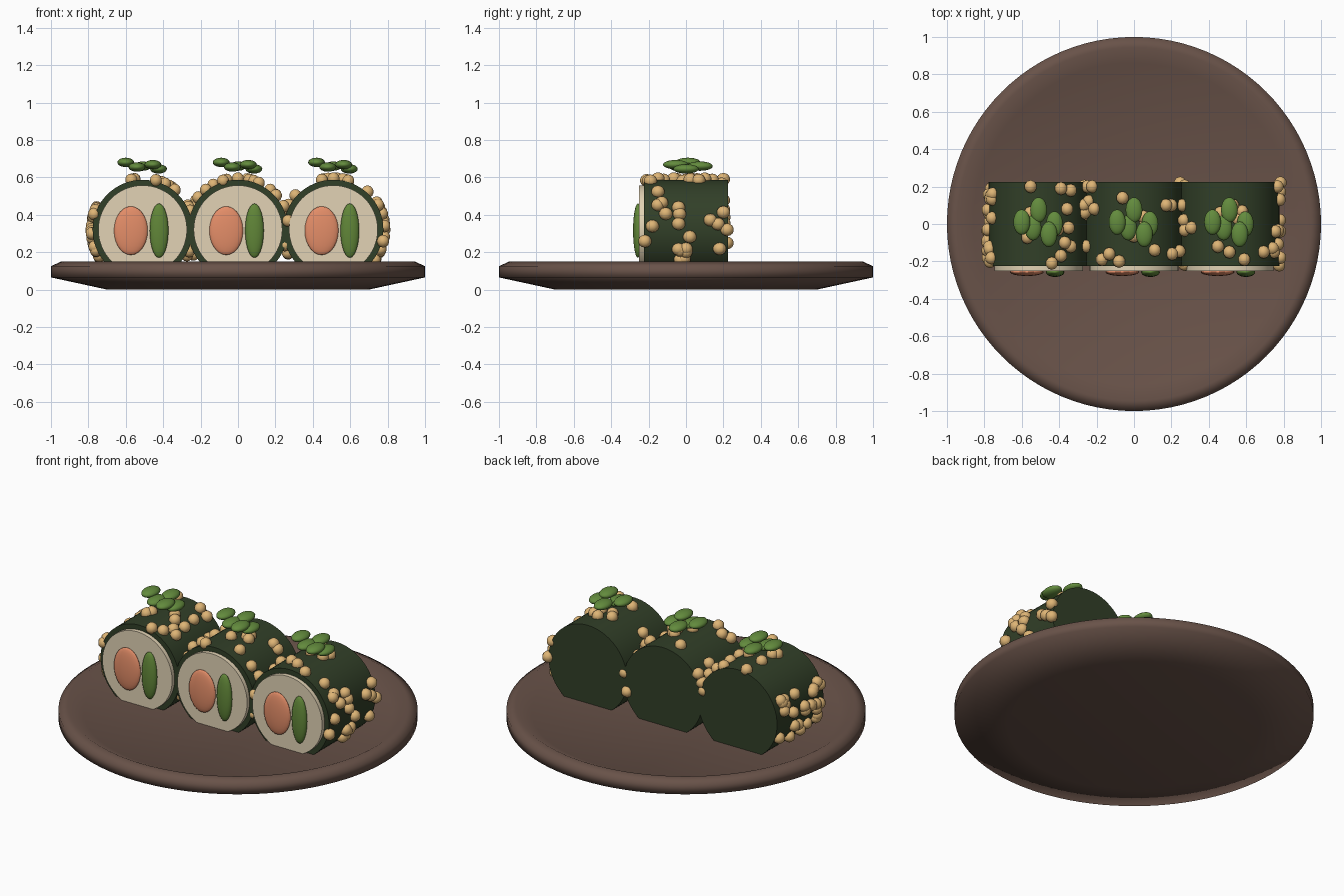
import bpy, bmesh, random
from math import sin, cos, pi, radians
from mathutils import Matrix, Vector

random.seed(4)
if "Cube" in bpy.data.objects:
    bpy.data.objects.remove(bpy.data.objects["Cube"], do_unlink=True)


def material(name, rgb):
    m = bpy.data.materials.new(name)
    m.use_nodes = True
    colour = (*rgb, 1)
    m.diffuse_color = colour
    bsdf = m.node_tree.nodes["Principled BSDF"]
    bsdf.inputs["Base Color"].default_value = colour
    bsdf.inputs["Roughness"].default_value = 0.8
    return m


WOOD = material("dark wood", (0.14, 0.085, 0.066))
SEAWEED = material("seaweed green", (0.031, 0.05, 0.021))
RICE = material("rice cream", (0.76, 0.65, 0.46))
SALMON = material("salmon orange", (0.78, 0.27, 0.14))
AVOCADO = material("avocado green", (0.12, 0.24, 0.04))
LEAF = material("leaf green", (0.125, 0.26, 0.047))
SEED = material("seed tan", (0.73, 0.46, 0.18))


def finish(name, bm, mat, angle=50):
    mesh = bpy.data.meshes.new(name)
    bmesh.ops.recalc_face_normals(bm, faces=bm.faces)
    bm.to_mesh(mesh)
    bm.free()
    mesh.materials.append(mat)
    ob = bpy.data.objects.new(name, mesh)
    bpy.context.collection.objects.link(ob)
    bpy.ops.object.select_all(action="DESELECT")
    ob.select_set(True)
    bpy.context.view_layer.objects.active = ob
    bpy.ops.object.shade_smooth_by_angle(angle=radians(angle))


def ellipsoid(bm, centre, radii, segments=24, rings=14):
    matrix = Matrix.Translation(centre) @ Matrix.Diagonal((*radii, 1))
    bmesh.ops.create_uvsphere(bm, u_segments=segments, v_segments=rings,
                              radius=1, matrix=matrix)


def disc(name, centre, radius, depth, mat):
    """Cylinder lying along the y axis."""
    bm = bmesh.new()
    bmesh.ops.create_cone(bm, cap_ends=True, segments=64, radius1=radius,
                          radius2=radius, depth=depth,
                          matrix=Matrix.Translation(centre) @ Matrix.Rotation(pi / 2, 4, "X"))
    finish(name, bm, mat)


def scatter(count, low, high, reach=0.22):
    """Random seed spots between two angles around the roll."""
    return [(random.uniform(low, high), random.uniform(-reach, reach)) for _ in range(count)]


# Plate: stacked rings with a tapered underside, raised lip and recessed floor
bm = bmesh.new()
rings = []
for r, z in [(0.7, 0), (1, 0.065), (1, 0.125), (0.945, 0.15), (0.86, 0.108)]:
    rings.append([bm.verts.new((r * cos(2 * pi * i / 96), r * sin(2 * pi * i / 96), z))
                  for i in range(96)])
for low, high in zip(rings, rings[1:]):
    for i in range(96):
        j = (i + 1) % 96
        bm.faces.new((low[i], low[j], high[j], high[i]))
bm.faces.new(rings[0])
bm.faces.new(rings[-1])
finish("plate", bm, WOOD, 85)

# Seeds as (degrees from the top, y) on each roll
SEEDS = {
    "right": [(-9, .2), (26, .19), (39, .18), (34, .08), (36, -.02), (31, -.1), (15, -.21),
              (26, -.17), (39, -.12), (62, .1), (64, .06), (22, -.03)],
    "middle": [(-55, .2), (-63, .12), (-51, .08), (-13, .14), (-29, -.16), (-39, -.19),
               (-17, -.2), (24, -.14), (48, -.16), (39, .1), (47, .1), (13, 0)],
    "left": [(-68, .1), (-63, .02), (-48, -.02), (4, .1), (-13, -.12), (0, -.15), (17, -.19),
             (42, -.15), (58, -.13), (103, -.22), (61, -.15), (86, -.18), (64, -.04), (98, .02),
             (112, 0), (79, .13), (70, .2), (90, .22), (112, .18), (114, -.03), (126, -.03)],
}
# Extra seeds on the outer flanks and in the valleys between rolls
SEEDS["right"] += scatter(26, -125, -60) + scatter(8, 65, 120)
SEEDS["middle"] += scatter(8, -120, -60) + scatter(8, 60, 120)
SEEDS["left"] += scatter(8, -120, -60) + scatter(7, 70, 125)
LEAVES = [(-.09, .01, .68), (0, .075, .66), (.085, 0, .645), (.055, -.055, .668),
          (-.03, -.02, .655)]
AXIS_Z = 0.32

for side, x in (("right", -0.51), ("middle", 0), ("left", 0.51)):
    # Wrapper, rice face and fillings
    disc(side + "_seaweed_wrap", (x, 0, AXIS_Z), 0.267, 0.45, SEAWEED)
    disc(side + "_rice", (x, -0.2, AXIS_Z), 0.237, 0.1, RICE)
    bm = bmesh.new()
    ellipsoid(bm, (x - 0.063, -0.257, 0.315), (0.09, 0.021, 0.13))
    finish(side + "_salmon", bm, SALMON)
    bm = bmesh.new()
    ellipsoid(bm, (x + 0.088, -0.257, 0.315), (0.05, 0.026, 0.145))
    finish(side + "_avocado", bm, AVOCADO)

    # Seed coating, with a few more tucked under the garnish
    bm = bmesh.new()
    for degrees, y in SEEDS[side] + scatter(4, -18, 18, 0.08):
        a = radians(degrees)
        ellipsoid(bm, Vector((x + 0.273 * sin(a), y, AXIS_Z + 0.273 * cos(a))),
                  (0.034, 0.036, 0.034), 10, 7)
    finish(side + "_seeds", bm, SEED)

    # Leaf garnish hovering over the roll
    bm = bmesh.new()
    for dx, y, z in LEAVES:
        ellipsoid(bm, (x + dx, y, z), (0.045, 0.068, 0.025), 20, 12)
    finish(side + "_leaf_garnish", bm, LEAF)
